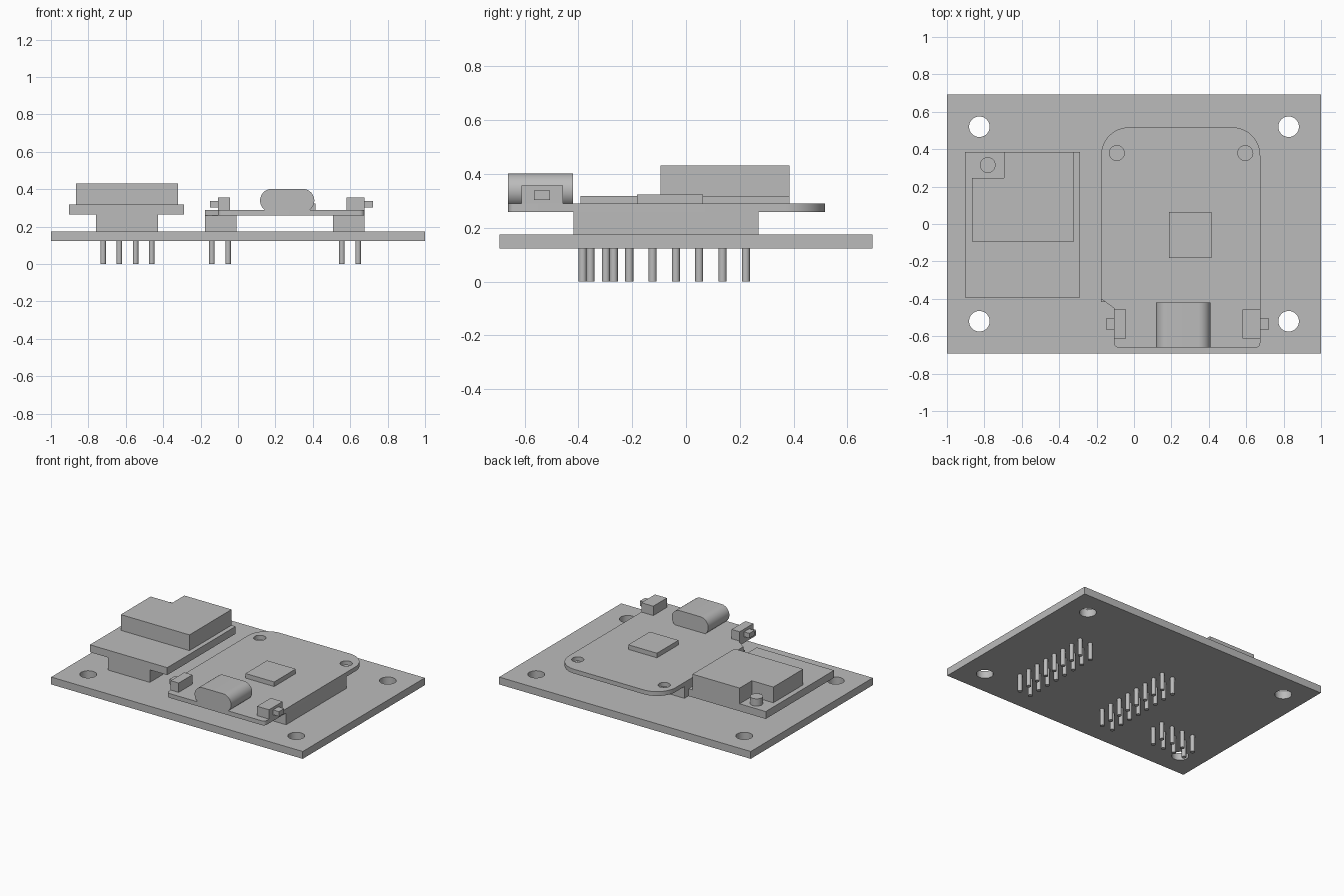
import bpy
import bmesh
from math import cos, sin, pi, radians

cube = bpy.data.objects.get("Cube")
if cube:
    bpy.data.objects.remove(cube, do_unlink=True)

# One plain grey for the whole assembly
grey = bpy.data.materials.new("plain_grey")
grey.use_nodes = True
GREY = (0.5, 0.5, 0.5, 1)
grey.diffuse_color = GREY
grey.node_tree.nodes["Principled BSDF"].inputs["Base Color"].default_value = GREY


def finish(name, bm):
    bmesh.ops.recalc_face_normals(bm, faces=bm.faces[:])
    mesh = bpy.data.meshes.new(name)
    bm.to_mesh(mesh)
    bm.free()
    mesh.materials.append(grey)
    obj = bpy.data.objects.new(name, mesh)
    bpy.context.collection.objects.link(obj)
    return obj


def activate(obj):
    bpy.ops.object.select_all(action="DESELECT")
    obj.select_set(True)
    bpy.context.view_layer.objects.active = obj


def smooth(obj):
    activate(obj)
    bpy.ops.object.shade_smooth_by_angle(angle=radians(30))


def prism(name, points, offset):
    """Extrude a closed outline of 3D points along an offset."""
    bm = bmesh.new()
    face = bm.faces.new([bm.verts.new(p) for p in points])
    out = bmesh.ops.extrude_face_region(bm, geom=[face])
    verts = [g for g in out["geom"] if isinstance(g, bmesh.types.BMVert)]
    bmesh.ops.translate(bm, verts=verts, vec=offset)
    return finish(name, bm)


def slab(name, outline, z0, z1):
    return prism(name, [(x, y, z0) for x, y in outline], (0, 0, z1 - z0))


def box(name, x0, x1, y0, y1, z0, z1):
    return slab(name, [(x0, y0), (x1, y0), (x1, y1), (x0, y1)], z0, z1)


def arc(cx, cy, r, start, end, steps):
    angles = [radians(start + (end - start) * i / steps) for i in range(steps + 1)]
    return [(cx + r * cos(a), cy + r * sin(a)) for a in angles]


def rod(name, x, y, r, z0, z1, sides=32):
    return slab(name, arc(x, y, r, 0, 360, sides)[:-1], z0, z1)


def drill(obj, centres, r):
    """Cut round vertical holes through a board."""
    for x, y in centres:
        cutter = rod("hole_cutter", x, y, r, -1, 1, 48)
        cutter.hide_render = True
        activate(obj)
        mod = obj.modifiers.new("hole", "BOOLEAN")
        mod.operation, mod.solver, mod.object = "DIFFERENCE", "EXACT", cutter
        bpy.ops.object.modifier_apply(modifier=mod.name)
        bpy.data.objects.remove(cutter, do_unlink=True)
    smooth(obj)


# Carrier board with four corner holes
BOARD_BOTTOM, BOARD_TOP = 0.122, 0.175
board = box("carrier_board", -1, 1, -0.693, 0.693, BOARD_BOTTOM, BOARD_TOP)
drill(board, [(sx * 0.827, sy * 0.52) for sx in (-1, 1) for sy in (-1, 1)], 0.055)


# Pin headers: a socket block above the board and a grid of pins below
PITCH = 0.0867


def header(name, cx, cy, columns, rows, block, top):
    x0, x1, y0, y1 = block
    box(name + "_socket", x0, x1, y0, y1, BOARD_TOP, top)
    for i in range(columns):
        for j in range(rows):
            x = cx + (i - (columns - 1) / 2) * PITCH
            y = cy + (j - (rows - 1) / 2) * PITCH
            smooth(rod(name + "_pin", x, y, 0.015, 0, BOARD_BOTTOM, 20))


PLATE_BOTTOM, PLATE_TOP = 0.259, 0.29
header("right_header", -0.096, -0.081, 2, 8, (-0.176, -0.008, -0.418, 0.27), PLATE_BOTTOM)
header("left_header", 0.599, -0.081, 2, 8, (0.507, 0.675, -0.418, 0.27), PLATE_BOTTOM)
header("module_header", -0.591, -0.312, 4, 2, (-0.76, -0.427, -0.392, -0.227), 0.265)

# Controller plate: rounded rear corners, stepped front right corner
outline = arc(0.525, 0.367, 0.15, 0, 90, 16) + arc(-0.026, 0.367, 0.15, 90, 180, 16)
outline += [(-0.176, -0.4), (-0.107, -0.45)]
outline += arc(-0.082, -0.636, 0.025, 180, 270, 6) + arc(0.65, -0.636, 0.025, 270, 360, 6)
plate = slab("controller_plate", outline, PLATE_BOTTOM, PLATE_TOP)
drill(plate, [(-0.092, 0.379), (0.595, 0.379)], 0.04)
box("chip", 0.187, 0.415, -0.182, 0.063, PLATE_TOP, 0.323)

# Rounded cable socket at the front edge
R, Z = 0.063, 0.339
section = arc(0.408 - R, Z, R, -90, 90, 24) + arc(0.118 + R, Z, R, 90, 270, 24)
smooth(prism("cable_socket", [(x, -0.661, z) for x, z in section], (0, 0.24, 0)))

# Side push buttons with small plungers
for side, x0, x1, tip in (("right", -0.107, -0.043, -0.15), ("left", 0.58, 0.675, 0.722)):
    box(side + "_button_body", x0, x1, -0.612, -0.457, PLATE_TOP, 0.357)
    near = x0 if tip < x0 else x1
    box(side + "_button_plunger", min(near, tip), max(near, tip), -0.565, -0.506, 0.303, 0.338)

# Raised module with its notched housing and small post
MODULE_TOP = 0.318
box("module_board", -0.903, -0.288, -0.392, 0.384, 0.265, MODULE_TOP)
housing = [(-0.866, -0.094), (-0.32, -0.094), (-0.32, 0.384),
           (-0.695, 0.384), (-0.695, 0.245), (-0.866, 0.245)]
slab("module_housing", housing, MODULE_TOP, 0.431)
smooth(rod("module_post", -0.782, 0.315, 0.042, MODULE_TOP, 0.37))
